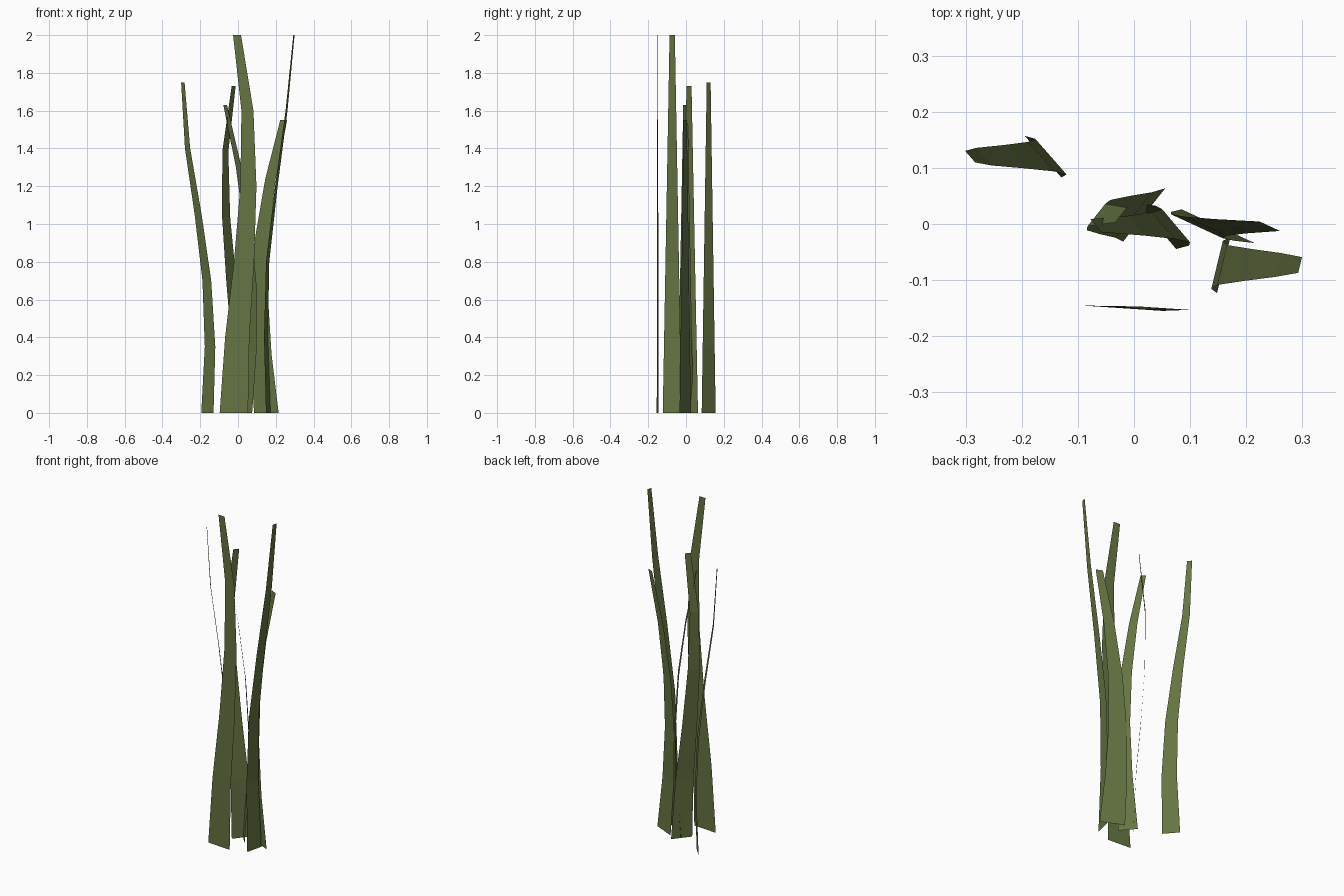
import bpy
from mathutils import Vector

if "Cube" in bpy.data.objects:
    bpy.data.objects.remove(bpy.data.objects["Cube"])

green = bpy.data.materials.new("grass_green")
green.diffuse_color = (0.13, 0.175, 0.055, 1)
green.use_nodes = True
green.node_tree.nodes["Principled BSDF"].inputs["Base Color"].default_value = green.diffuse_color

TIP = 0.28  # tip width as a fraction of base width


def blade(name, height, y, width, xs):
    """Tapered flat strip: xs are centre-line x values at even heights."""
    n = len(xs) - 1
    verts, faces = [], []
    for i, x in enumerate(xs):
        t = i / n
        centre = Vector((x, y, height * t))
        half = Vector((width[0], width[1], 0)) * (1 + (TIP - 1) * t) / 2
        verts += [centre - half, centre + half]
        if i:
            k = 2 * i
            faces.append((k - 2, k - 1, k + 1, k))
    mesh = bpy.data.meshes.new(name)
    mesh.from_pydata(verts, [], faces)
    mesh.materials.append(green)
    obj = bpy.data.objects.new(name, mesh)
    bpy.context.collection.objects.link(obj)


# Six blades of grass, each bending sideways
blade("left_blade", 1.75, 0.12, (0.065, -0.074),
      (-0.162, -0.148, -0.165, -0.211, -0.267, -0.292))
blade("front_blade", 2.0, -0.15, (0.15, -0.01),
      (-0.022, -0.004, 0.032, 0.055, 0.05, -0.005))
blade("right_tall_blade", 2.0, -0.073, (0.024, 0.1),
      (0.16, 0.148, 0.157, 0.203, 0.257, 0.296))
blade("right_short_blade", 1.55, -0.004, (0.13, -0.06),
      (0.15, 0.122, 0.112, 0.128, 0.172, 0.242))
blade("middle_tall_blade", 1.73, 0.016, (0.075, 0.095),
      (0.018, 0.0, -0.035, -0.063, -0.067, -0.023))
blade("middle_short_blade", 1.63, -0.003, (0.07, -0.083),
      (0.04, 0.068, 0.075, 0.052, 0.003, -0.068))
